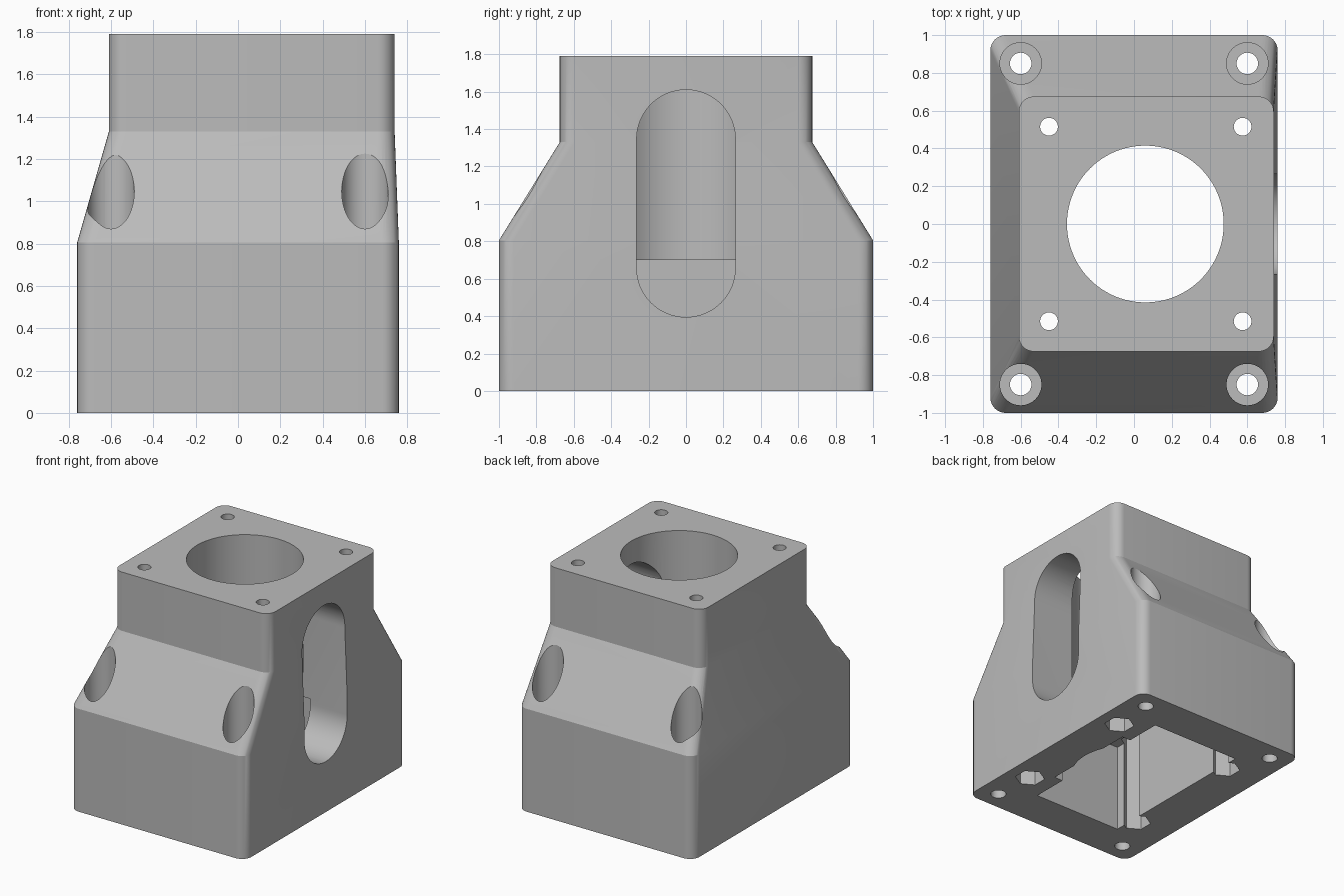
import bpy, bmesh, math
from mathutils import Matrix

default = bpy.data.objects.get("Cube")
if default:
    bpy.data.objects.remove(default)

grey = bpy.data.materials.new("plain_grey")
grey.use_nodes = True
colour = (0.5, 0.5, 0.5, 1)
grey.diffuse_color = colour
grey.node_tree.nodes["Principled BSDF"].inputs["Base Color"].default_value = colour


def make_object(name, bm):
    bmesh.ops.recalc_face_normals(bm, faces=bm.faces)
    mesh = bpy.data.meshes.new(name)
    bm.to_mesh(mesh)
    bm.free()
    mesh.materials.append(grey)
    obj = bpy.data.objects.new(name, mesh)
    bpy.context.collection.objects.link(obj)
    return obj


def rounded_rect(x0, x1, y0, y1, r, steps=8):
    corners = [(x1 - r, y1 - r), (x0 + r, y1 - r), (x0 + r, y0 + r), (x1 - r, y0 + r)]
    points = []
    for quarter, (cx, cy) in enumerate(corners):
        for i in range(steps + 1):
            a = math.pi / 2 * (quarter + i / steps)
            points.append((cx + r * math.cos(a), cy + r * math.sin(a)))
    return points


def loft(name, sections):
    """Skin a stack of (outline, z) sections and cap both ends."""
    bm = bmesh.new()
    rings = [[bm.verts.new((x, y, z)) for x, y in outline] for outline, z in sections]
    for low, high in zip(rings, rings[1:]):
        n = len(low)
        for i in range(n):
            j = (i + 1) % n
            bm.faces.new((low[i], low[j], high[j], high[i]))
    bm.faces.new(rings[0][::-1])
    bm.faces.new(rings[-1])
    return make_object(name, bm)


def ring(x, y, r, sides, turn=0.0):
    angles = [turn + math.tau * i / sides for i in range(sides)]
    return [(x + r * math.cos(a), y + r * math.sin(a)) for a in angles]


def rect(x0, x1, y):
    return [(x0, -y), (x1, -y), (x1, y), (x0, y)]


def prism(name, outline, z0, z1):
    return loft(name, [(outline, z0), (outline, z1)])


# Outer housing: wide base, sloped shoulder, narrower offset top
base = rounded_rect(-0.76, 0.76, -1, 1, 0.08)
top = rounded_rect(-0.61, 0.74, -0.675, 0.675, 0.08)
housing = loft("housing", [(base, 0), (base, 0.805), (top, 1.33), (top, 1.79)])

# Central bore and stepped lower cavity
cutters = [
    prism("bore", ring(0.06, 0, 0.415, 96), -0.1, 2),
    prism("cavity", rect(-0.41, 0.365, 0.68), -0.1, 0.7),
    prism("cavity_recess", rect(0, 0.44, 0.39), -0.1, 0.7),
]

# Side slot with round ends, stood up along x
capsule = rounded_rect(-1.61, -0.395, -0.264, 0.264, 0.2635, 16)
slot = prism("side_slot", capsule, 0.1, 1)
slot.data.transform(Matrix.Rotation(math.pi / 2, 4, "Y"))
slot.data.transform(Matrix.Diagonal((1, 1, 1, 1)))
cutters.append(slot)

# Screw holes with nut channels, and counterbored corner holes
for side in (-1, 1):
    for x in (-0.45, 0.575):
        cutters.append(prism("screw_hole", ring(x, side * 0.515, 0.047, 32), -0.1, 2))
        cutters.append(prism("nut_channel", ring(x, side * 0.515, 0.11, 6, math.pi / 2), -0.1, 1.4))
    for x in (-0.6, 0.6):
        cutters.append(prism("corner_hole", ring(x, side * 0.85, 0.057, 32), -0.1, 2))
        cutters.append(prism("counterbore", ring(x, side * 0.85, 0.11, 48), 0.3, 2))

# Cut everything and keep the finished mesh
for cutter in cutters:
    mod = housing.modifiers.new(cutter.name, "BOOLEAN")
    mod.operation = "DIFFERENCE"
    mod.solver = "EXACT"
    mod.object = cutter
    cutter.hide_render = True
graph = bpy.context.evaluated_depsgraph_get()
finished = bpy.data.meshes.new_from_object(housing.evaluated_get(graph))
housing.modifiers.clear()
housing.data = finished
for cutter in cutters:
    bpy.data.objects.remove(cutter)

# Smooth curved walls, keep edges crisp
for obj in bpy.context.selected_objects:
    obj.select_set(False)
housing.select_set(True)
bpy.context.view_layer.objects.active = housing
bpy.ops.object.shade_smooth_by_angle(angle=math.radians(20))
